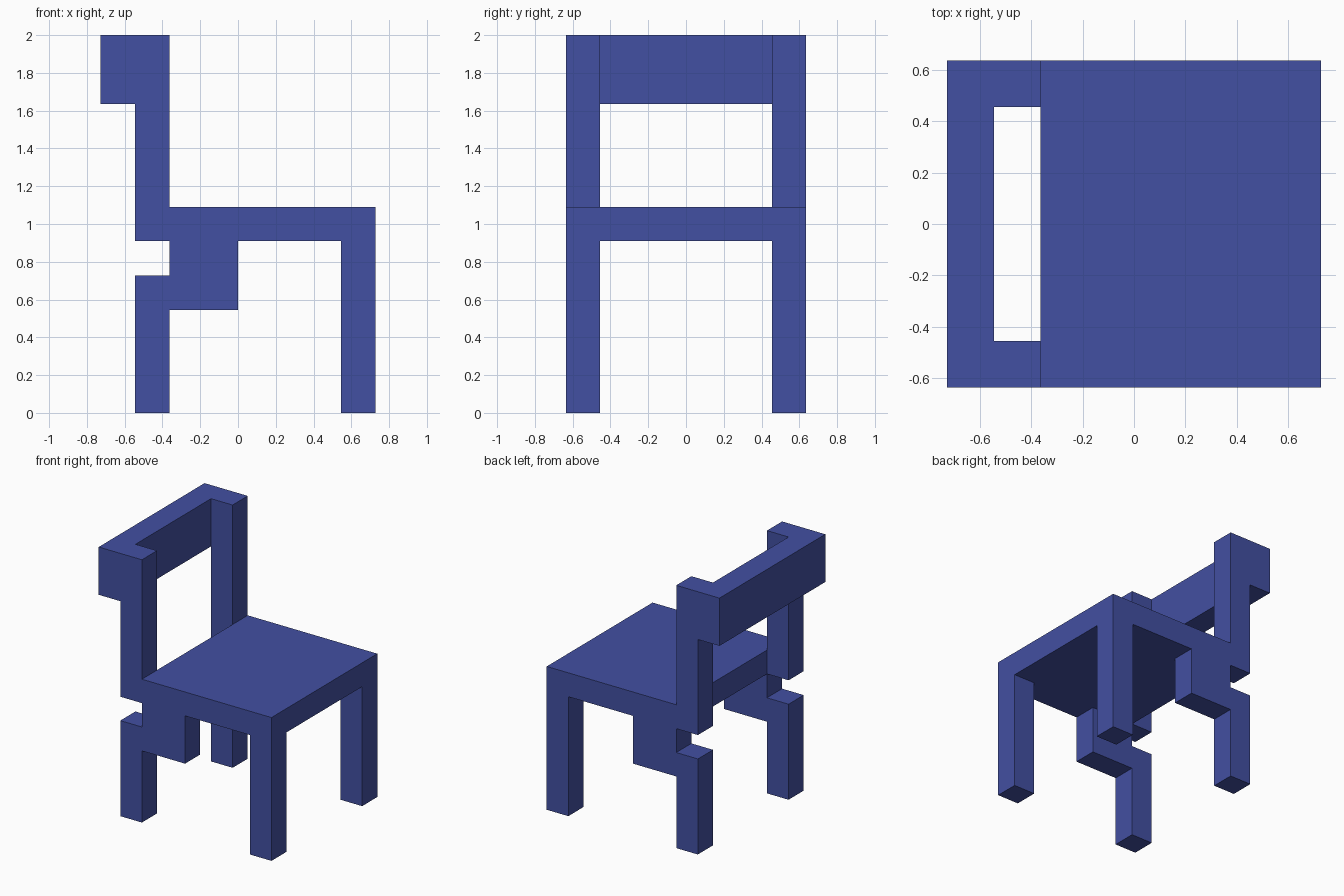
import bpy
import bmesh
from mathutils import Vector

cube = bpy.data.objects.get("Cube")
if cube:
    bpy.data.objects.remove(cube, do_unlink=True)

U = 2 / 11  # the chair is laid out on a grid of eleven units in height

# Single blue finish
blue = bpy.data.materials.new("indigo blue")
colour = (0.055, 0.080, 0.360, 1)
blue.diffuse_color = colour
blue.use_nodes = True
bsdf = next(n for n in blue.node_tree.nodes if n.type == 'BSDF_PRINCIPLED')
bsdf.inputs["Base Color"].default_value = colour
bsdf.inputs["Roughness"].default_value = 0.7


def block(name, x, y, z, mirrored=False):
    """Box spanning the given grid ranges, optionally mirrored across y = 0."""
    low, high = (Vector(c) * U for c in zip(x, y, z))
    bm = bmesh.new()
    bmesh.ops.create_cube(bm, size=1)
    for v in bm.verts:
        v.co = (low + high) / 2 + v.co * (high - low)
    mesh = bpy.data.meshes.new(name)
    bm.to_mesh(mesh)
    bm.free()
    mesh.materials.append(blue)
    obj = bpy.data.objects.new(name, mesh)
    bpy.context.collection.objects.link(obj)
    if mirrored:
        mod = obj.modifiers.new("Mirror", 'MIRROR')
        mod.use_axis = (False, True, False)
    return obj


SIDE = (2.5, 3.5)   # thickness of the paired side parts
FULL = (-3.5, 3.5)  # full width of the chair

# Seat slab and top rail
block("seat", (-2, 4), FULL, (5, 6))
block("top_rail", (-4, -3), FULL, (9, 11))

# Paired supports on both sides
block("front_legs", (3, 4), SIDE, (0, 5), True)
block("seat_brackets", (-2, 0), SIDE, (3, 5), True)
block("rear_legs", (-3, -2), SIDE, (0, 4), True)
block("back_posts", (-3, -2), SIDE, (5, 11), True)
